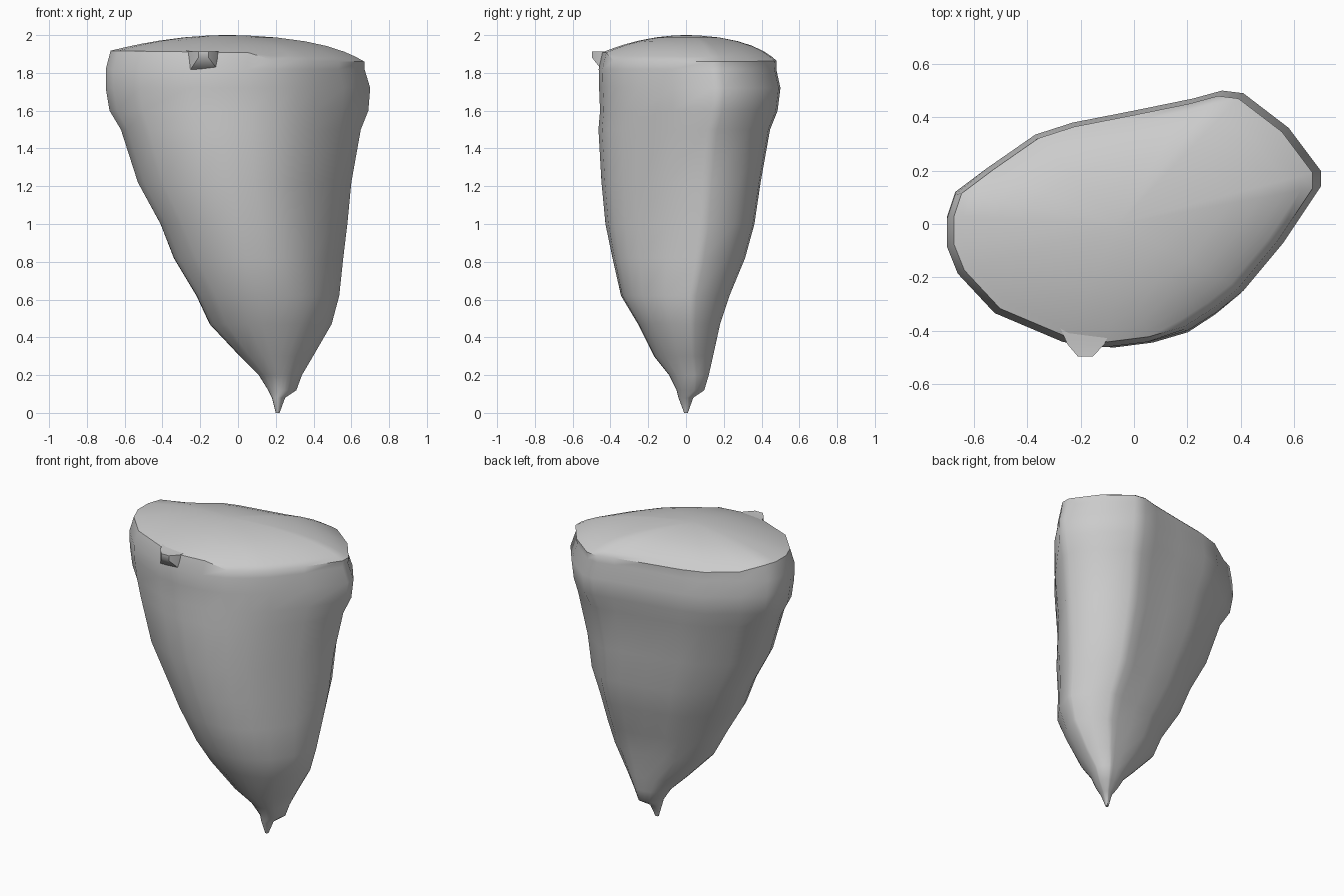
import bpy
import bmesh
from math import hypot

cube = bpy.data.objects.get("Cube")
if cube:
    bpy.data.objects.remove(cube, do_unlink=True)

grey = bpy.data.materials.new("stone grey")
grey.use_nodes = True
COLOUR = (0.6, 0.6, 0.6, 1)
grey.diffuse_color = COLOUR
grey.node_tree.nodes["Principled BSDF"].inputs["Base Color"].default_value = COLOUR

# Widest horizontal outline, anticlockwise
OUTLINE = [(.7, .14), (.7, .2), (.58, .36), (.41, .49), (.33, .5), (.22, .47),
           (0, .425), (-.23, .38), (-.37, .335), (-.55, .21), (-.67, .12),
           (-.7, .03), (-.7, -.08), (-.66, -.18), (-.52, -.33), (-.26, -.44),
           (-.1, -.46), (.06, -.44), (.2, -.4), (.31, -.33), (.41, -.25), (.56, -.07)]

# Height, then left-right and front-back extents of each level
LEVELS = [(0, .2, .22, -.01, .01), (.08, .18, .25, -.04, .04),
          (.12, .16, .31, -.05, .1), (.2, .11, .34, -.09, .125),
          (.3, .01, .4, -.17, .15), (.47, -.15, .5, -.255, .19),
          (.62, -.22, .54, -.345, .24), (.82, -.34, .56, -.39, .32),
          (1, -.41, .58, -.415, .365), (1.22, -.53, .6, -.435, .395),
          (1.5, -.62, .65, -.45, .445), (1.6, -.68, .69, -.455, .485),
          (1.72, -.7, .7, -.46, .5), (1.82, -.7, .68, -.462, .485)]


def is_soft(x, y):
    # The rim is rounded along the back and the left half, crisp elsewhere
    return x > .1 or (y > .15 and x > -.6)


def is_ridge(x, y):
    # Narrow upright ridges at the two ends and the back corner
    return abs(x) > .65 or y > .46


def level_ring(z, x0, x1, y0, y1):
    rounding = .45 * min(1, max(0, (1.1 - z) / .6))
    ring = []
    for x, y in OUTLINE:
        u, v = x / .7, (y - .02) / .48
        k = 1 - rounding + rounding / hypot(u, v)
        if .9 < z < 1.55 and not is_ridge(x, y):
            k *= 1.03
        if z > 1.8 and is_soft(x, y):
            k *= .985
        ring.append(((x0 + x1 + u * k * (x1 - x0)) / 2,
                     (y0 + y1 + v * k * (y1 - y0)) / 2, z))
    return ring


def dome_ring(r):
    # Domed crown, sloping down a little towards the left
    return [(x * r - .06 * (1 - r), y * r,
             2 - .1 * r * r - .015 * x * r ** 3 - .05 * is_soft(x, y) * r ** 6)
            for x, y in OUTLINE]


def finish(bm, name):
    bmesh.ops.recalc_face_normals(bm, faces=bm.faces)
    mesh = bpy.data.meshes.new(name)
    bm.to_mesh(mesh)
    bm.free()
    mesh.materials.append(grey)
    obj = bpy.data.objects.new(name, mesh)
    bpy.context.collection.objects.link(obj)
    bpy.ops.object.select_all(action='DESELECT')
    obj.select_set(True)
    bpy.context.view_layer.objects.active = obj
    bpy.ops.object.shade_smooth_by_angle(angle=.8)


def loft(rings, name):
    bm = bmesh.new()
    rows = [[bm.verts.new(p) for p in ring] for ring in rings]
    for low, high in zip(rows, rows[1:]):
        n = len(low)
        for i in range(n):
            j = (i + 1) % n
            bm.faces.new((low[i], low[j], high[j], high[i]))
    bm.faces.new(rows[0][::-1])
    bm.faces.new(rows[-1])
    finish(bm, name)


# Tapering body with a pointed foot and a domed crown
rings = [level_ring(*level) for level in LEVELS]
rings += [dome_ring(r) for r in (.96, .9, .82, .7, .55, .35, .15, .03)]
loft(rings, "tapered_body")


# Small wedge jutting from the front rim
def wedge_ring(y, x0, x1, z0, z1):
    return [(x0, y, z0), (x1, y, z0), (x1, y, z1), (x0, y, z1)]


loft([wedge_ring(-.38, -.28, -.08, 1.79, 1.92),
      wedge_ring(-.45, -.25, -.11, 1.82, 1.912),
      wedge_ring(-.497, -.21, -.155, 1.88, 1.912)], "front_rim_nub")
